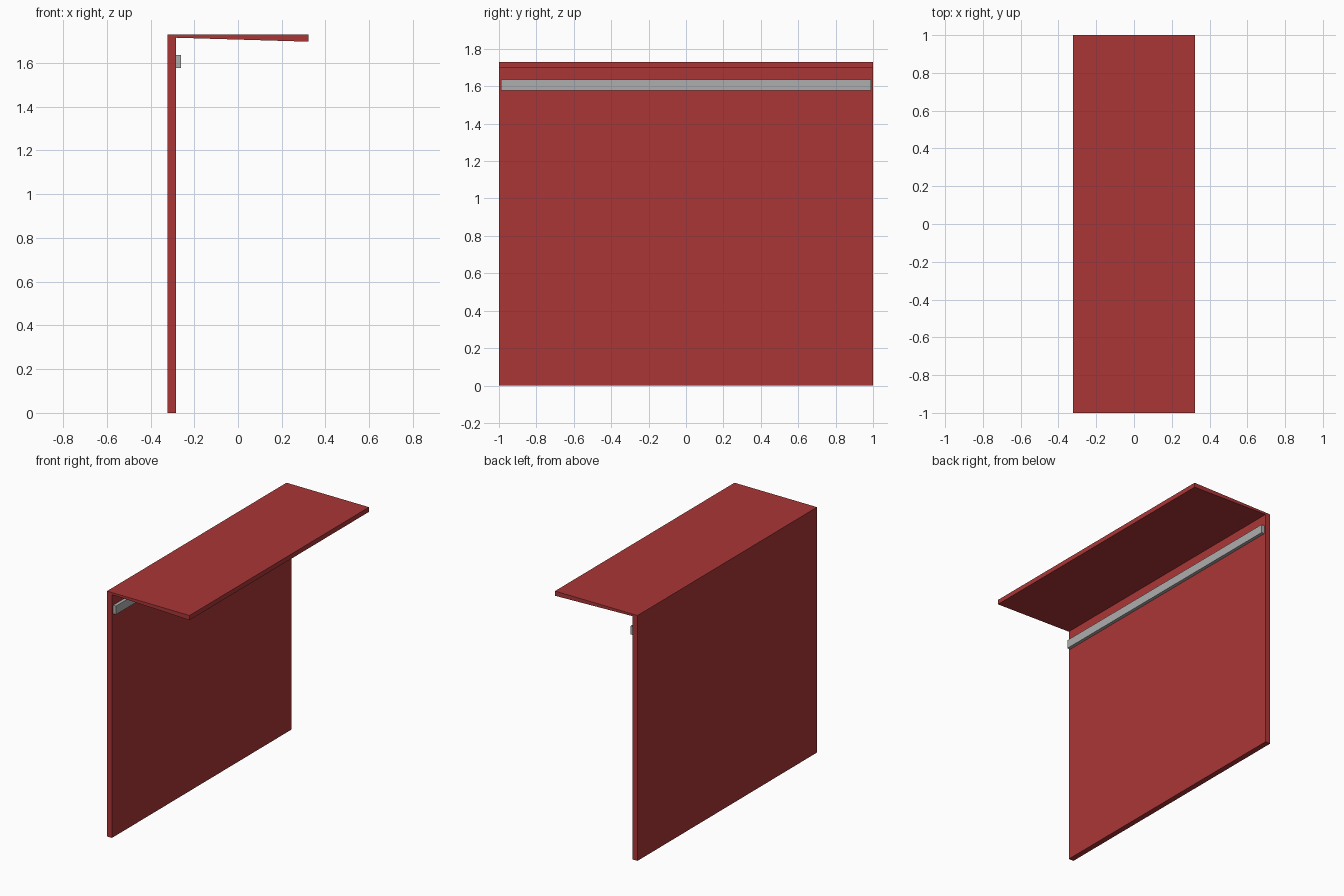
import bpy
import bmesh

cube = bpy.data.objects.get("Cube")
if cube:
    bpy.data.objects.remove(cube, do_unlink=True)


def material(name, color):
    m = bpy.data.materials.new(name)
    m.use_nodes = True
    m.diffuse_color = color
    m.node_tree.nodes["Principled BSDF"].inputs["Base Color"].default_value = color
    return m


def extrude_profile(name, profile, half_length, mat):
    """Extrude an x-z outline along y, centred on y = 0."""
    bm = bmesh.new()
    face = bm.faces.new([bm.verts.new((x, -half_length, z)) for x, z in profile])
    ext = bmesh.ops.extrude_face_region(bm, geom=[face])
    moved = [v for v in ext["geom"] if isinstance(v, bmesh.types.BMVert)]
    bmesh.ops.translate(bm, verts=moved, vec=(0, 2 * half_length, 0))
    bmesh.ops.recalc_face_normals(bm, faces=bm.faces)
    mesh = bpy.data.meshes.new(name)
    bm.to_mesh(mesh)
    bm.free()
    mesh.materials.append(mat)
    obj = bpy.data.objects.new(name, mesh)
    bpy.context.collection.objects.link(obj)
    return obj


red = material("red panel", (0.41, 0.037, 0.037, 1))
grey = material("grey rail", (0.42, 0.42, 0.42, 1))

BACK, FRONT, INNER, TOP = -0.322, 0.322, -0.283, 1.73

# Upright panel and tapering canopy share one continuous outline
extrude_profile("wall_and_canopy", [
    (BACK, 0), (INNER, 0), (INNER, 1.715),
    (FRONT, 1.697), (FRONT, TOP), (BACK, TOP)], 1.0, red)

# Rail under the canopy
extrude_profile("light_rail", [
    (INNER, 1.576), (-0.26, 1.576), (-0.26, 1.636), (INNER, 1.636)], 0.988, grey)
